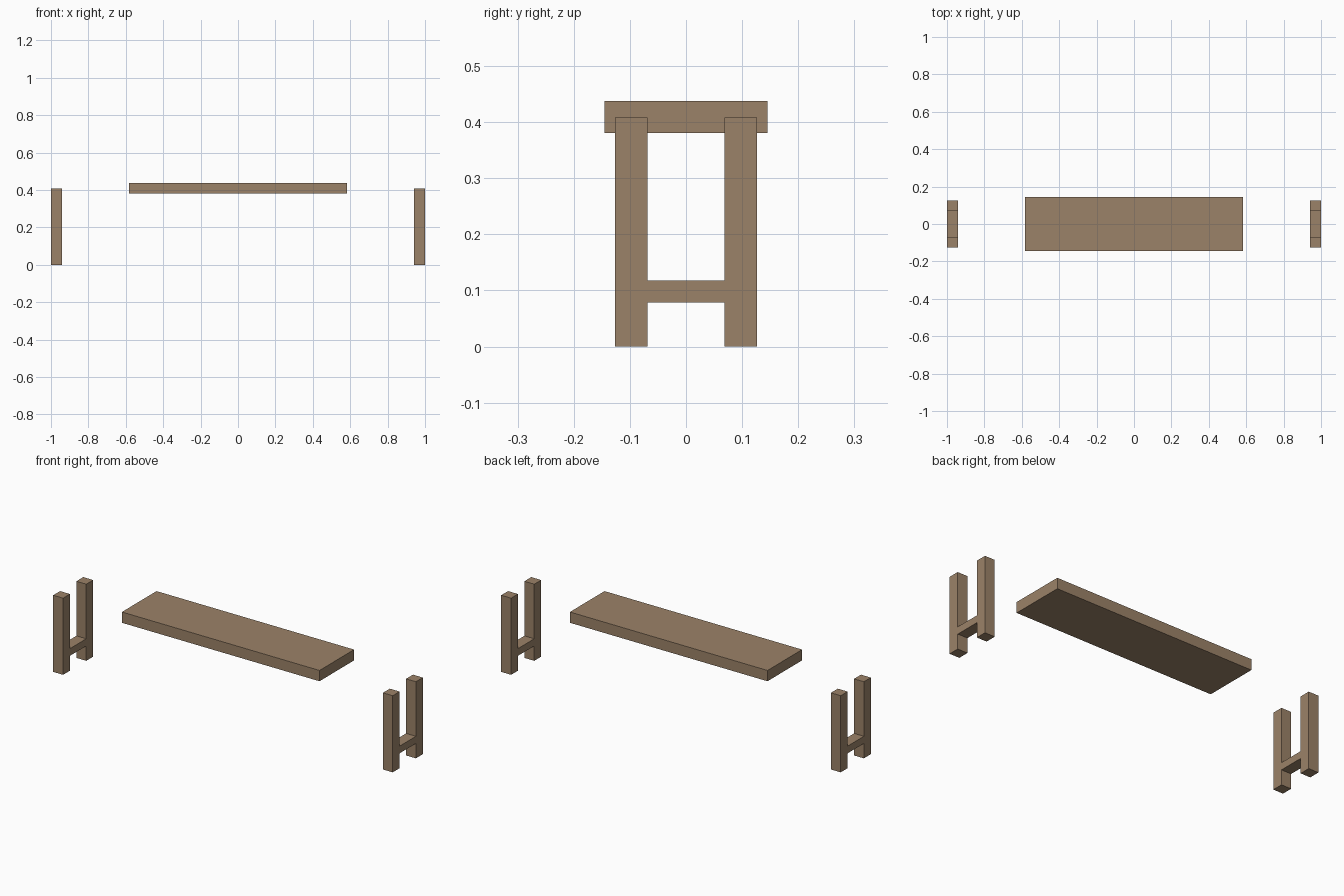
import bpy, bmesh

if "Cube" in bpy.data.objects:
    bpy.data.objects.remove(bpy.data.objects["Cube"])

wood = bpy.data.materials.new("wood")
wood.diffuse_color = (0.33, 0.225, 0.14, 1)
wood.use_nodes = True
wood.node_tree.nodes["Principled BSDF"].inputs["Base Color"].default_value = wood.diffuse_color


def extrude_x(name, profile, x0, x1):
    """Closed (y, z) profile extruded from x0 to x1."""
    bm = bmesh.new()
    face = bm.faces.new([bm.verts.new((x0, y, z)) for y, z in profile])
    res = bmesh.ops.extrude_face_region(bm, geom=[face])
    verts = [g for g in res["geom"] if isinstance(g, bmesh.types.BMVert)]
    bmesh.ops.translate(bm, verts=verts, vec=(x1 - x0, 0, 0))
    bmesh.ops.recalc_face_normals(bm, faces=bm.faces)
    mesh = bpy.data.meshes.new(name)
    bm.to_mesh(mesh)
    bm.free()
    mesh.materials.append(wood)
    obj = bpy.data.objects.new(name, mesh)
    bpy.context.collection.objects.link(obj)
    return obj


# Seat plank
SY, S0, S1 = 0.1455, 0.3805, 0.438
extrude_x("seat", [(-SY, S0), (SY, S0), (SY, S1), (-SY, S1)], -0.582, 0.582)

# H-shaped end frames: two posts joined flush by a low crossbar
OUT, INN, TOP, B0, B1 = 0.1265, 0.0685, 0.408, 0.079, 0.1175
half = [(INN, B0), (INN, 0), (OUT, 0), (OUT, TOP), (INN, TOP), (INN, B1)]
frame = half + [(-y, z) for y, z in reversed(half)]
for side, x0 in (("left", -1.0), ("right", 0.942)):
    extrude_x(side + "_leg_frame", frame, x0, x0 + 0.058)
